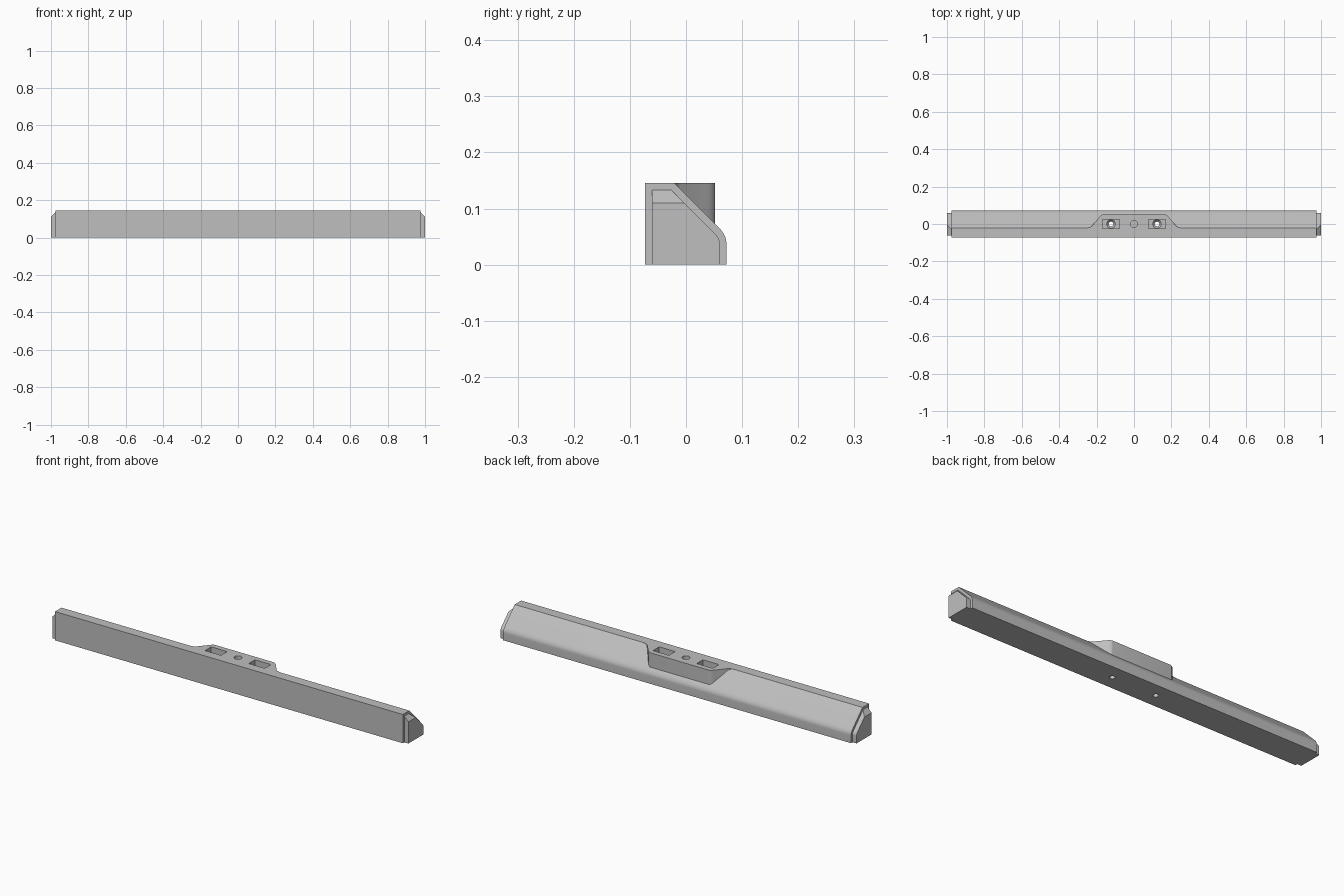
import bpy, bmesh
from math import sin, cos, pi
from mathutils import Vector

cube = bpy.data.objects.get("Cube")
if cube:
    bpy.data.objects.remove(cube, do_unlink=True)

HALF, CAP, TOP = 0.977, 1.0, 0.146

grey = bpy.data.materials.new("plain_grey")
grey.use_nodes = True
colour = (0.52, 0.52, 0.52, 1)
grey.diffuse_color = colour
grey.node_tree.nodes["Principled BSDF"].inputs["Base Color"].default_value = colour


def prism(name, outline, direction, bevel=None):
    """Extrude a closed outline of points along a direction."""
    bm = bmesh.new()
    face = bm.faces.new([bm.verts.new(p) for p in outline])
    new = bmesh.ops.extrude_face_region(bm, geom=[face])["geom"]
    bmesh.ops.translate(bm, vec=direction, verts=[v for v in new if isinstance(v, bmesh.types.BMVert)])
    if bevel:
        # slice off the upper outer edge and close the cut
        point, normal = bevel
        cut = bmesh.ops.bisect_plane(bm, geom=bm.verts[:] + bm.edges[:] + bm.faces[:],
                                     plane_co=point, plane_no=normal, clear_outer=True)
        edges = [e for e in cut["geom_cut"] if isinstance(e, bmesh.types.BMEdge)]
        bmesh.ops.holes_fill(bm, edges=[e for e in bm.edges if e.is_boundary] or edges)
    bmesh.ops.recalc_face_normals(bm, faces=bm.faces[:])
    return finish(name, bm)


def finish(name, bm):
    mesh = bpy.data.meshes.new(name)
    bm.to_mesh(mesh)
    bm.free()
    mesh.materials.append(grey)
    obj = bpy.data.objects.new(name, mesh)
    bpy.context.collection.objects.link(obj)
    return obj


def cone(name, x, z0, z1, r0, r1):
    """Upright round cutter from z0 (radius r0) to z1 (radius r1)."""
    bm = bmesh.new()
    bmesh.ops.create_cone(bm, cap_ends=True, segments=32, radius1=r0, radius2=r1, depth=z1 - z0)
    bmesh.ops.translate(bm, vec=(x, 0, (z0 + z1) / 2), verts=bm.verts)
    return finish(name, bm)


def combine(target, tool, operation):
    """Apply a boolean and discard the tool object."""
    mod = target.modifiers.new("combine", 'BOOLEAN')
    mod.operation, mod.object, mod.solver = operation, tool, 'EXACT'
    bpy.context.view_layer.update()
    result = target.evaluated_get(bpy.context.evaluated_depsgraph_get())
    mesh = bpy.data.meshes.new_from_object(result)
    target.modifiers.clear()
    target.data = mesh
    bpy.data.objects.remove(tool, do_unlink=True)


def curve(a, control, b, steps=6):
    """Rounded corner from a to b, pulled toward the control point."""
    a, control, b = Vector(a), Vector(control), Vector(b)
    return [a * (1 - t) ** 2 + control * (2 * t * (1 - t)) + b * t * t
            for t in (i / steps for i in range(steps + 1))]


# Bar with a sloping back and a rounded lower shoulder
section = [(-0.073, 0), (-0.073, TOP), (-0.021, TOP)]
section += curve((0.057, 0.068), (0.072, 0.053), (0.072, 0.038))
section += [(0.072, 0)]
bar = prism("bar", [(-HALF, y, z) for y, z in section], (2 * HALF, 0, 0))

# Mounting boss standing out over the slope
side = curve((0.26, -0.021), (0.235, -0.021), (0.225, -0.010))
side += curve((0.186, 0.037), (0.174, 0.052), (0.164, 0.052))
plan = [(0.26, -0.04)] + [tuple(p) for p in side]
plan += [(-x, y) for x, y in reversed(plan)]
boss = prism("boss", [(x, y, 0.03) for x, y in plan], (0, 0, TOP - 0.03))
combine(bar, boss, 'UNION')

# Two pockets with countersunk through holes, and a blind centre hole
FLOOR = 0.096
for s in (-1, 1):
    x = s * 0.123
    corners = [(x + i * 0.045, j * 0.025, FLOOR) for i, j in ((-1, -1), (1, -1), (1, 1), (-1, 1))]
    combine(bar, prism("pocket", corners, (0, 0, 0.1)), 'DIFFERENCE')
    combine(bar, cone("countersink", x, FLOOR - 0.012, FLOOR + 0.001, 0.012, 0.024), 'DIFFERENCE')
    combine(bar, cone("screw_hole", x, -0.02, FLOOR, 0.0125, 0.0125), 'DIFFERENCE')
combine(bar, cone("centre_hole", 0, 0.106, 0.2, 0.019, 0.019), 'DIFFERENCE')

# Smaller end plugs with a sloped upper edge
plug = [(-0.061, 0), (-0.061, 0.133), (-0.026, 0.133)]
plug += curve((0.050, 0.057), (0.060, 0.047), (0.060, 0.038))
plug += [(0.060, 0)]
for s, name in ((1, "left_end_plug"), (-1, "right_end_plug")):
    end = prism(name, [(s * HALF, y, z) for y, z in plug], (s * (CAP - HALF), 0, 0),
                bevel=((s * CAP, 0, 0.11), (s, 0, 1)))
    end.select_set(True)

# Smooth the rounded parts, keep the edges sharp
bar.select_set(True)
bpy.context.view_layer.objects.active = bar
bpy.ops.object.shade_smooth_by_angle(angle=0.5)
